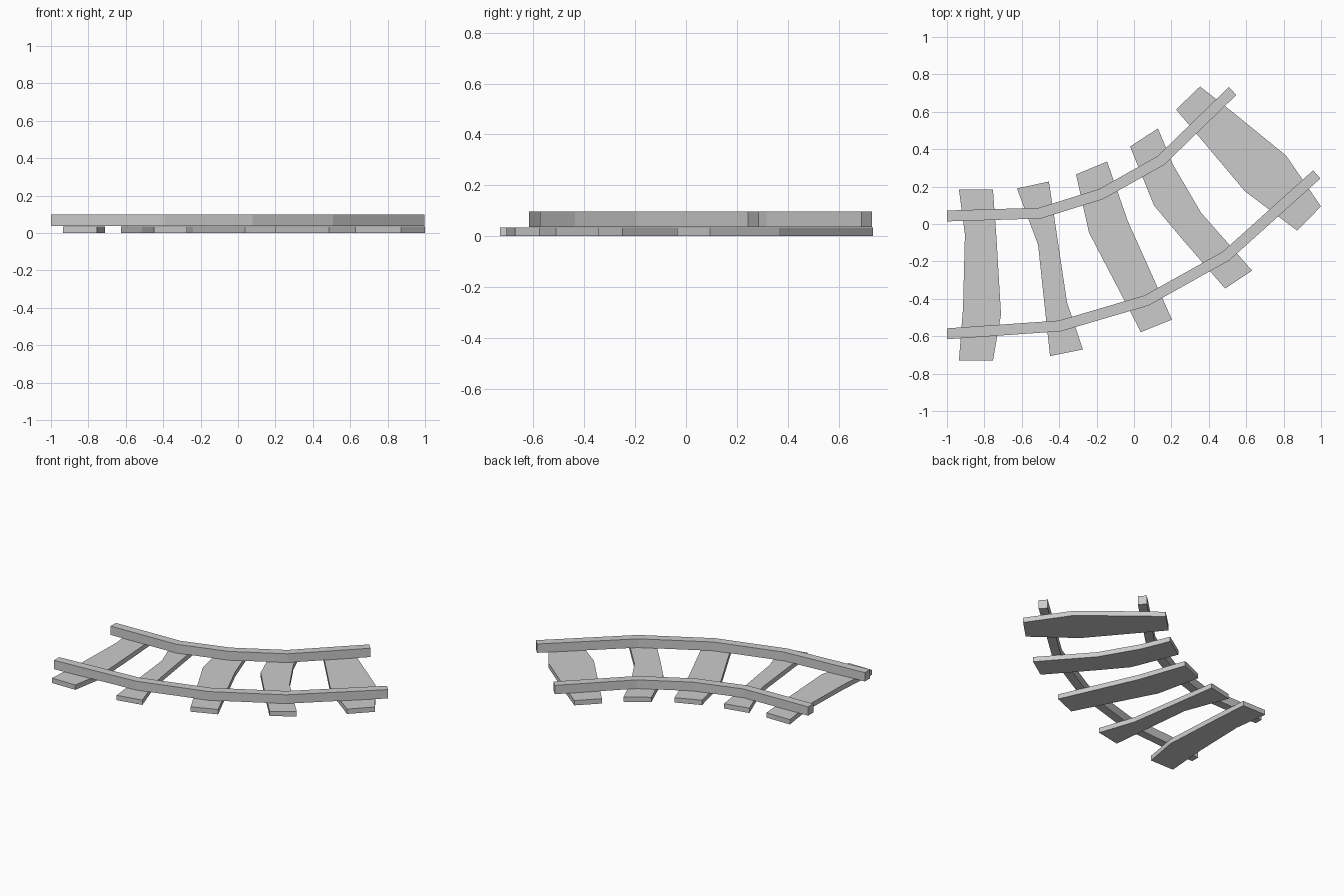
import bpy, bmesh
from mathutils import Vector

if "Cube" in bpy.data.objects:
    bpy.data.objects.remove(bpy.data.objects["Cube"])


def slab(name, outline, z0, z1):
    """Extrude a flat outline between two heights."""
    bm = bmesh.new()
    base = bm.faces.new([bm.verts.new((x, y, z0)) for x, y in outline])
    res = bmesh.ops.extrude_face_region(bm, geom=[base])
    for g in res["geom"]:
        if isinstance(g, bmesh.types.BMVert):
            g.co.z = z1
    bmesh.ops.recalc_face_normals(bm, faces=bm.faces)
    if base.is_valid and len([f for f in bm.faces if f.calc_center_median().z < z0 + 1e-5]) == 0:
        bm.faces.new([v for v in bm.verts if abs(v.co.z - z0) < 1e-6])
    mesh = bpy.data.meshes.new(name)
    bm.to_mesh(mesh)
    bm.free()
    obj = bpy.data.objects.new(name, mesh)
    bpy.context.collection.objects.link(obj)
    return obj


def rail(name, path, width=0.058):
    """Mitred bar following a bent centre line."""
    pts = [Vector(p) for p in path]
    left, right = [], []
    for i, p in enumerate(pts):
        if i == 0:
            off = Vector((0, 1))
        else:
            d0 = (p - pts[i - 1]).normalized()
            d1 = (pts[i + 1] - p).normalized() if i + 1 < len(pts) else d0
            t = (d0 + d1).normalized()
            off = Vector((-t.y, t.x)) / t.dot(d0)
        left.append(p + off * width / 2)
        right.append(p - off * width / 2)
    return slab(name, [tuple(v) for v in left + right[::-1]], 0.036, 0.098)


# Wooden sleepers, each with its own wonky outline
sleepers = [
    [(-.936, .184), (-.754, .184), (-.735, -.08), (-.711, -.484),
     (-.754, -.73), (-.936, -.73), (-.914, -.45), (-.904, -.056)],
    [(-.626, .19), (-.455, .227), (-.358, -.42), (-.273, -.671),
     (-.449, -.706), (-.513, -.11)],
    [(-.31, .265), (-.144, .334), (-.032, .013), (.203, -.511),
     (.037, -.578), (-.241, -.045)],
    [(-.021, .414), (.128, .511), (.208, .318), (.358, .061),
     (.631, -.249), (.487, -.345), (.246, -.067), (.107, .099)],
    [(.225, .612), (.353, .735), (.503, .618), (.813, .366),
     (1, .094), (.872, -.035), (.594, .174)],
]
for i, outline in enumerate(sleepers):
    slab(f"sleeper_{i + 1}", outline, 0.0, 0.034)

# Two curved rails
rail("inner_rail", [(-1, .043), (-.503, .058), (-.176, .16), (.144, .34), (.527, .711)])
rail("outer_rail", [(-1, -.587), (-.396, -.545), (.067, -.409), (.492, -.171), (.977, .265)])
